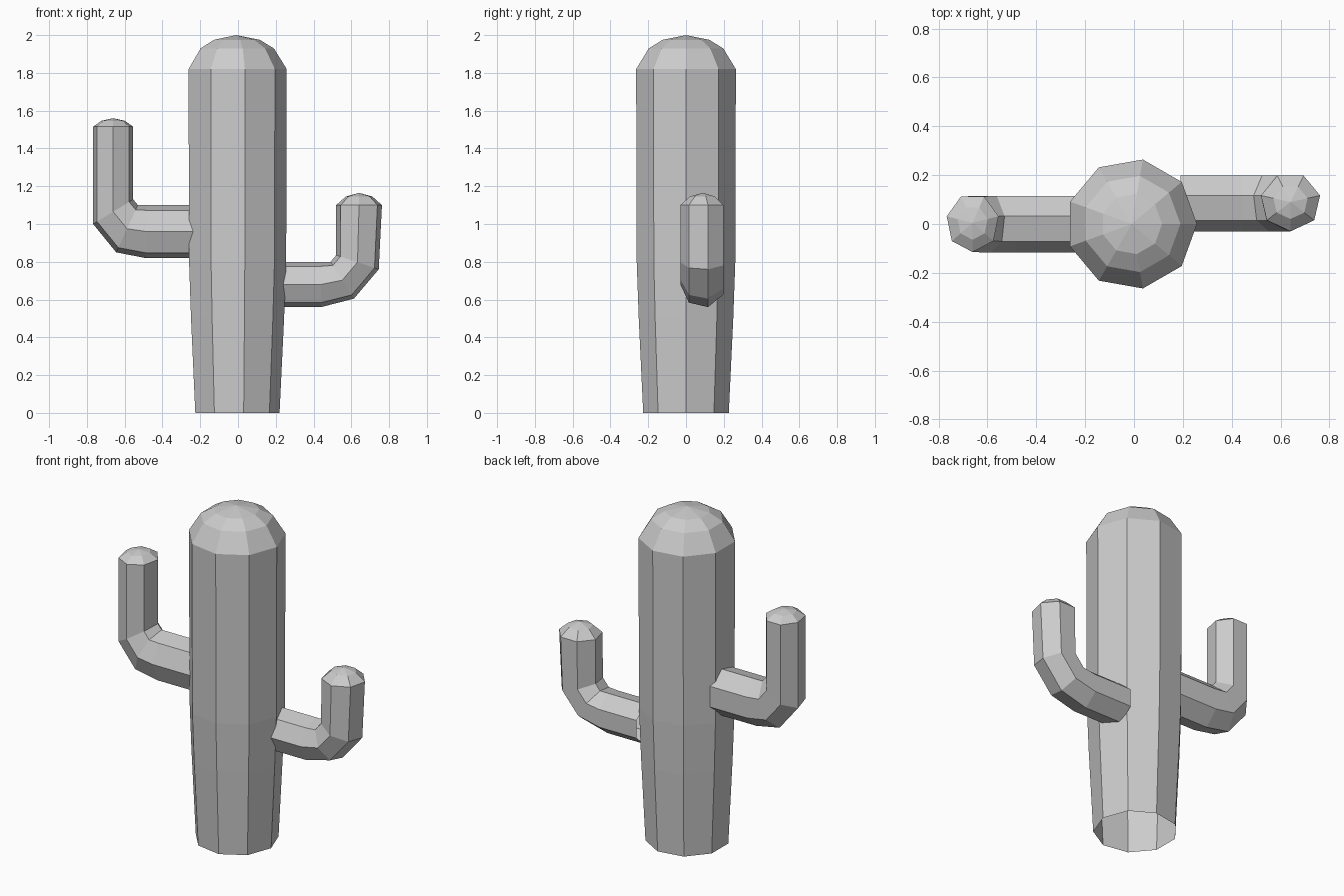
import bpy
from math import sin, cos, pi

if "Cube" in bpy.data.objects:
    bpy.data.objects.remove(bpy.data.objects["Cube"])


def make_object(name, rings, apex):
    """Skin equal-sized rings with quads and close the end at the apex."""
    n = len(rings[0])
    verts = [v for ring in rings for v in ring] + [apex]
    faces = []
    for r in range(len(rings) - 1):
        for i in range(n):
            j = (i + 1) % n
            faces.append((r * n + i, r * n + j, (r + 1) * n + j, (r + 1) * n + i))
    last = (len(rings) - 1) * n
    for i in range(n):
        faces.append((last + i, last + (i + 1) % n, len(verts) - 1))
    mesh = bpy.data.meshes.new(name)
    mesh.from_pydata(verts, [], faces)
    obj = bpy.data.objects.new(name, mesh)
    bpy.context.collection.objects.link(obj)
    # consistent outward normals
    bpy.context.view_layer.objects.active = obj
    obj.select_set(True)
    bpy.ops.object.mode_set(mode='EDIT')
    bpy.ops.mesh.select_all(action='SELECT')
    bpy.ops.mesh.normals_make_consistent(inside=False)
    bpy.ops.object.mode_set(mode='OBJECT')
    obj.select_set(False)
    return obj


def make_arm(name, sections, y_mid, cap_height):
    """Seven-sided bent tube; each section is its inner and outer (x, z) point and y radius."""
    def ring(inner, outer, radius):
        pts = []
        for k in range(7):
            a = 2 * pi * k / 7
            t = sin(a) / sin(4 * pi / 7) / 2
            x = (inner[0] + outer[0]) / 2 + t * (inner[0] - outer[0])
            z = (inner[1] + outer[1]) / 2 + t * (inner[1] - outer[1])
            pts.append((x, y_mid - radius * cos(a), z))
        return pts

    (xi, top), (xo, _), r = sections[-1]
    xc, half = (xi + xo) / 2, (xi - xo) / 2
    z = top + cap_height * 0.7
    cap = ((xc + half * 0.58, z), (xc - half * 0.58, z), r * 0.58)
    rings = [ring(*s) for s in sections + [cap]]
    make_object(name, rings, (xc, y_mid, top + cap_height))


# Trunk: nine sides, open at the bottom, domed top
profile = [(0.23, 0), (0.254, 0.5), (0.265, 0.8), (0.268, 1.82),
           (0.2, 1.93), (0.125, 1.975)]
trunk_rings = [[(-0.01 + r * cos(2 * pi * k / 9), r * sin(2 * pi * k / 9), z)
                for k in range(9)] for r, z in profile]
make_object("trunk", trunk_rings, (-0.01, 0, 2.0))

# Left arm, higher
make_arm("left_arm", [
    ((-0.22, 1.10), (-0.22, 0.82), 0.122),
    ((-0.48, 1.10), (-0.49, 0.82), 0.122),
    ((-0.53, 1.10), (-0.645, 0.85), 0.122),
    ((-0.555, 1.13), (-0.767, 1.0), 0.12),
    ((-0.555, 1.515), (-0.767, 1.515), 0.12)], 0.005, 0.045)

# Right arm, lower and set slightly back
make_arm("right_arm", [
    ((0.19, 0.80), (0.19, 0.56), 0.12),
    ((0.44, 0.80), (0.44, 0.56), 0.12),
    ((0.49, 0.80), (0.614, 0.605), 0.12),
    ((0.52, 0.835), (0.745, 0.76), 0.12),
    ((0.52, 1.10), (0.762, 1.10), 0.12)], 0.09, 0.065)
